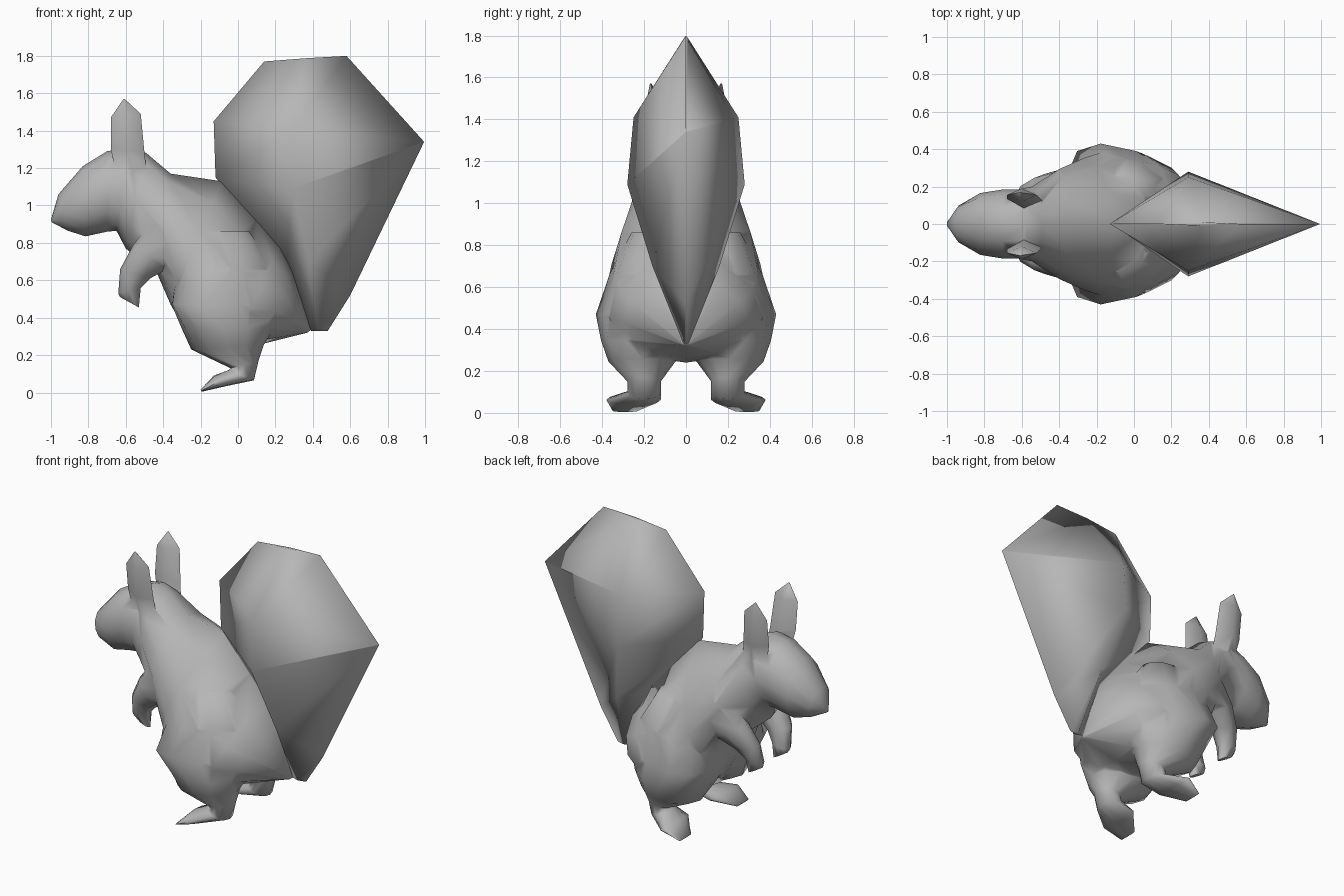
import bpy, bmesh, math

fur = bpy.data.materials.new("grey fur")
fur.diffuse_color = (0.47, 0.47, 0.47, 1)


def smooth(ob, angle):
    bpy.ops.object.select_all(action='DESELECT')
    ob.select_set(True)
    bpy.context.view_layer.objects.active = ob
    bpy.ops.object.shade_smooth_by_angle(angle=math.radians(angle))


def skin(name, rings, angle=180):
    """Join rings of points with faces and close both ends."""
    bm = bmesh.new()
    loops = [[bm.verts.new(p) for p in ring] for ring in rings]
    n = len(loops[0])
    for a, b in zip(loops, loops[1:]):
        for i in range(n):
            j = (i + 1) % n
            bm.faces.new((a[i], a[j], b[j], b[i]))
    bm.faces.new(loops[0])
    bm.faces.new(loops[-1])
    bmesh.ops.recalc_face_normals(bm, faces=bm.faces[:])
    me = bpy.data.meshes.new(name)
    bm.to_mesh(me)
    bm.free()
    me.materials.append(fur)
    ob = bpy.data.objects.new(name, me)
    bpy.context.collection.objects.link(ob)
    smooth(ob, angle)
    return ob


def loft(name, ovals, sides, side=1):
    """Ovals: (x, z) edge, opposite (x, z) edge, half width, y centre, skew of the widest point."""
    rings = []
    for x0, z0, x1, z1, w, yc, skew in ovals:
        ring = []
        for i in range(sides):
            a = 2 * math.pi * i / sides
            t = ((1 - math.cos(a)) / 2) ** skew
            ring.append((x0 + (x1 - x0) * t, side * (yc + w * math.sin(a)), z0 + (z1 - z0) * t))
        rings.append(ring)
    return skin(name, rings)


# Torso from rump to neck, running on into the head and nose
body = loft("body", [
    (0.39, 0.335, 0.37, 0.32, 0.02, 0, 1),
    (0.29, 0.65, 0.13, 0.26, 0.30, 0, 0.85),
    (0.22, 0.79, -0.02, 0.24, 0.365, 0, 0.7),
    (0.10, 0.93, -0.24, 0.26, 0.40, 0, 0.65),
    (-0.09, 1.13, -0.36, 0.47, 0.355, 0, 0.65),
    (-0.36, 1.17, -0.43, 0.63, 0.295, 0, 0.9),
    (-0.49, 1.28, -0.60, 0.77, 0.20, 0, 1),
    (-0.58, 1.31, -0.65, 0.865, 0.185, 0, 1),
    (-0.70, 1.29, -0.70, 0.86, 0.185, 0, 1),
    (-0.83, 1.21, -0.815, 0.835, 0.165, 0, 1),
    (-0.96, 1.06, -0.91, 0.865, 0.10, 0, 1),
    (-1.0, 0.925, -0.995, 0.91, 0.012, 0, 1)], 12)

# Tail with a diamond cross-section: front x z, ridge x y z, back x z
levels = [
    (0.39, 0.33, 0.43, 0.012, 0.33, 0.48, 0.33),
    (0.26, 0.70, 0.38, 0.16, 0.70, 0.60, 0.52),
    (-0.12, 1.15, 0.29, 0.28, 1.09, 0.995, 1.34),
    (-0.13, 1.45, 0.29, 0.25, 1.41, 0.9951, 1.3405),
    (0.14, 1.77, 0.36, 0.01, 1.787, 0.58, 1.80)]
skin("tail", [[(fx, 0, fz), (rx, -ry, rz), (bx, 0, bz), (rx, ry, rz)]
              for fx, fz, rx, ry, rz, bx, bz in levels])

limbs = []
for s, label in ((-1, "right"), (1, "left")):
    # Haunch, ankle and splayed foot
    limbs.append(loft(label + "_leg", [
        (-0.22, 0.86, 0.06, 0.86, 0.10, 0.16, 1),
        (-0.335, 0.66, 0.20, 0.66, 0.24, 0.125, 1.4),
        (-0.355, 0.47, 0.26, 0.47, 0.30, 0.13, 1.8),
        (-0.30, 0.34, 0.20, 0.35, 0.235, 0.17, 1.2),
        (-0.25, 0.23, 0.14, 0.26, 0.16, 0.21, 1),
        (-0.04, 0.13, 0.11, 0.17, 0.08, 0.20, 1),
        (-0.05, 0.12, 0.085, 0.065, 0.08, 0.20, 1),
        (-0.13, 0.09, -0.06, 0.035, 0.13, 0.25, 1),
        (-0.20, 0.015, -0.195, 0.004, 0.06, 0.29, 1)], 12, s))
    # Shoulder, forearm and hanging paw
    limbs.append(loft(label + "_arm", [
        (-0.32, 1.00, -0.16, 0.86, 0.06, 0.19, 1),
        (-0.43, 0.96, -0.22, 0.72, 0.10, 0.21, 1),
        (-0.56, 0.79, -0.38, 0.66, 0.08, 0.19, 1),
        (-0.63, 0.66, -0.47, 0.61, 0.06, 0.16, 1),
        (-0.64, 0.53, -0.52, 0.56, 0.05, 0.135, 1),
        (-0.63, 0.51, -0.53, 0.455, 0.03, 0.125, 1)], 8, s))
    # Upright pointed ear
    limbs.append(loft(label + "_ear", [
        (-0.64, 1.12, -0.48, 1.12, 0.04, 0.115, 1),
        (-0.68, 1.30, -0.50, 1.28, 0.05, 0.135, 1),
        (-0.68, 1.47, -0.52, 1.49, 0.035, 0.155, 1),
        (-0.612, 1.57, -0.606, 1.57, 0.004, 0.168, 1)], 4, s))

# Weld limbs and ears into one skin with the torso
for limb in limbs:
    bpy.context.view_layer.objects.active = body
    mod = body.modifiers.new("weld", 'BOOLEAN')
    mod.operation = 'UNION'
    mod.solver = 'EXACT'
    mod.object = limb
    bpy.ops.object.modifier_apply(modifier=mod.name)
    bpy.data.objects.remove(limb)
smooth(body, 75)
